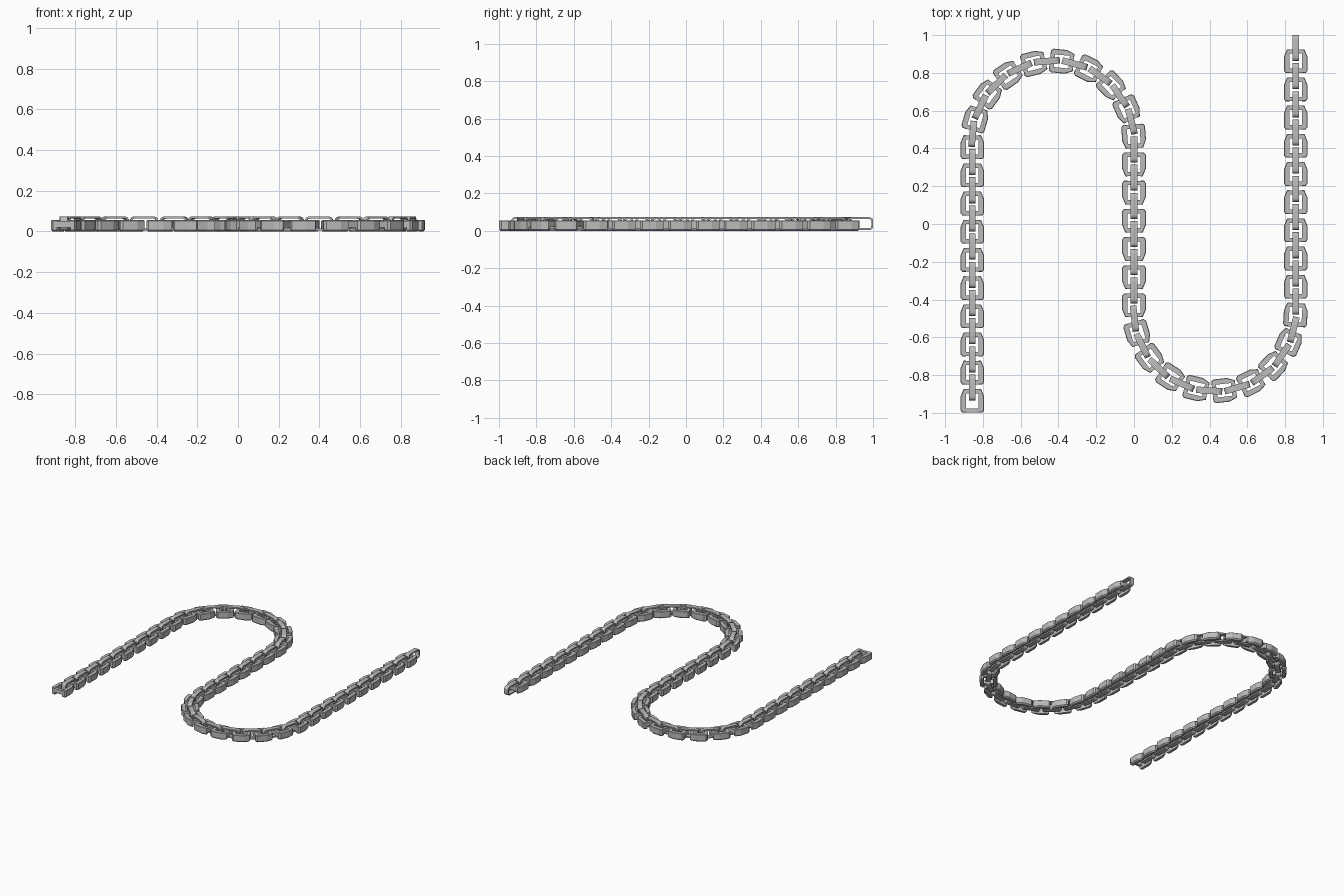
import bpy, bmesh, math
from mathutils import Matrix, Vector

cube = bpy.data.objects.get("Cube")
if cube:
    bpy.data.objects.remove(cube)

steel = bpy.data.materials.new("grey_steel")
steel.use_nodes = True
GREY = (0.5, 0.5, 0.5, 1)
steel.diffuse_color = GREY
steel.node_tree.nodes["Principled BSDF"].inputs["Base Color"].default_value = GREY

RADIUS = 0.428          # bend radius of both turns
START, END = -0.936, 0.862
TOP_BEND, LOW_BEND = 0.435, -0.455
GAPS = 42               # spaces between the flat links


def to_mesh(bm, name):
    bmesh.ops.recalc_face_normals(bm, faces=bm.faces)
    mesh = bpy.data.meshes.new(name)
    bm.to_mesh(mesh)
    bm.free()
    mesh.materials.append(steel)
    return mesh


# Flat link: two chunky cheeks joined by a bar at each end
def flat_link_mesh():
    bm = bmesh.new()
    inner, half, height = 0.034, 0.063, 0.055
    outline = [(inner, -half), (0.053, -half), (0.063, -0.05),
               (0.063, 0.022), (0.046, half), (inner, half)]
    for side in (-1, 1):
        base = bm.faces.new([bm.verts.new((side * x, y, 0)) for x, y in outline])
        top = bmesh.ops.extrude_face_region(bm, geom=[base])["geom"]
        bmesh.ops.translate(bm, vec=(0, 0, height),
                            verts=[v for v in top if isinstance(v, bmesh.types.BMVert)])
    bmesh.ops.recalc_face_normals(bm, faces=bm.faces)
    # Chamfer the outer lower rim, then soften the upper one
    for level, width in ((0, 0.008), (height, 0.003)):
        rim = [e for e in bm.edges
               if all(abs(v.co.z - level) < 1e-5 for v in e.verts)
               and not all(abs(abs(v.co.x) - inner) < 1e-5 for v in e.verts)]
        bmesh.ops.bevel(bm, geom=rim, offset=width, segments=1,
                        affect='EDGES', clamp_overlap=True)
    for end in (-1, 1):
        bar = Matrix.Translation((0, end * 0.051, 0.036))
        bmesh.ops.create_cube(bm, size=1,
                              matrix=bar @ Matrix.Diagonal((0.074, 0.023, 0.032, 1)))
    return to_mesh(bm, "flat_link")


def rounded_loop(half_y, half_z, radius, mid_z, x, bm):
    verts = []
    for i, (sy, sz) in enumerate(((1, 1), (-1, 1), (-1, -1), (1, -1))):
        for k in range(5):
            a = math.pi / 2 * (i + k / 4)
            verts.append(bm.verts.new((x, sy * (half_y - radius) + radius * math.cos(a),
                                       mid_z + sz * (half_z - radius) + radius * math.sin(a))))
    return verts


# Upright link: a rounded rectangular band standing on edge
def upright_link_mesh():
    bm = bmesh.new()
    mid, wall = 0.0385, 0.0105
    loops = []
    for x, inset in ((-1, 0), (1, 0), (1, wall), (-1, wall)):
        loops.append(rounded_loop(0.069 - inset, 0.0345 - inset, 0.021 - inset,
                                  mid, x * 0.0175, bm))
    for a, b in zip(loops, loops[1:] + loops[:1]):
        for i in range(len(a)):
            j = (i + 1) % len(a)
            bm.faces.new((a[i], a[j], b[j], b[i]))
    return to_mesh(bm, "upright_link")


# Point and heading at a distance along the winding path
def path_at(s):
    arc = math.pi * RADIUS
    left = TOP_BEND - START
    middle = TOP_BEND - LOW_BEND
    up, down = math.pi / 2, -math.pi / 2
    if s < left:
        return Vector((-2 * RADIUS, START + s, 0)), up
    s -= left
    if s < arc:
        a = math.pi - s / RADIUS
        return Vector((RADIUS * (math.cos(a) - 1), TOP_BEND + RADIUS * math.sin(a), 0)), a - up
    s -= arc
    if s < middle:
        return Vector((0, TOP_BEND - s, 0)), down
    s -= middle
    if s < arc:
        a = math.pi + s / RADIUS
        return Vector((RADIUS * (math.cos(a) + 1), LOW_BEND + RADIUS * math.sin(a), 0)), a + up
    return Vector((2 * RADIUS, LOW_BEND + s - arc, 0)), up


def place(mesh, name, s):
    point, heading = path_at(s)
    obj = bpy.data.objects.new(name, mesh)
    obj.location = point
    obj.rotation_euler.z = heading - math.pi / 2
    bpy.context.collection.objects.link(obj)
    return obj


flat_mesh, upright_mesh = flat_link_mesh(), upright_link_mesh()
length = (TOP_BEND - START) + (TOP_BEND - LOW_BEND) + (END - LOW_BEND) + 2 * math.pi * RADIUS
pitch = length / GAPS

# Alternate flat and upright links along the whole path
for i in range(GAPS + 1):
    place(flat_mesh, f"flat_link_{i + 1}", i * pitch)
    upright = place(upright_mesh, f"upright_link_{i + 1}", i * pitch + 0.07)

# Smooth the rounded corners of the shared upright link
bpy.ops.object.select_all(action='DESELECT')
upright.select_set(True)
bpy.context.view_layer.objects.active = upright
bpy.ops.object.shade_smooth_by_angle(angle=math.radians(35))
